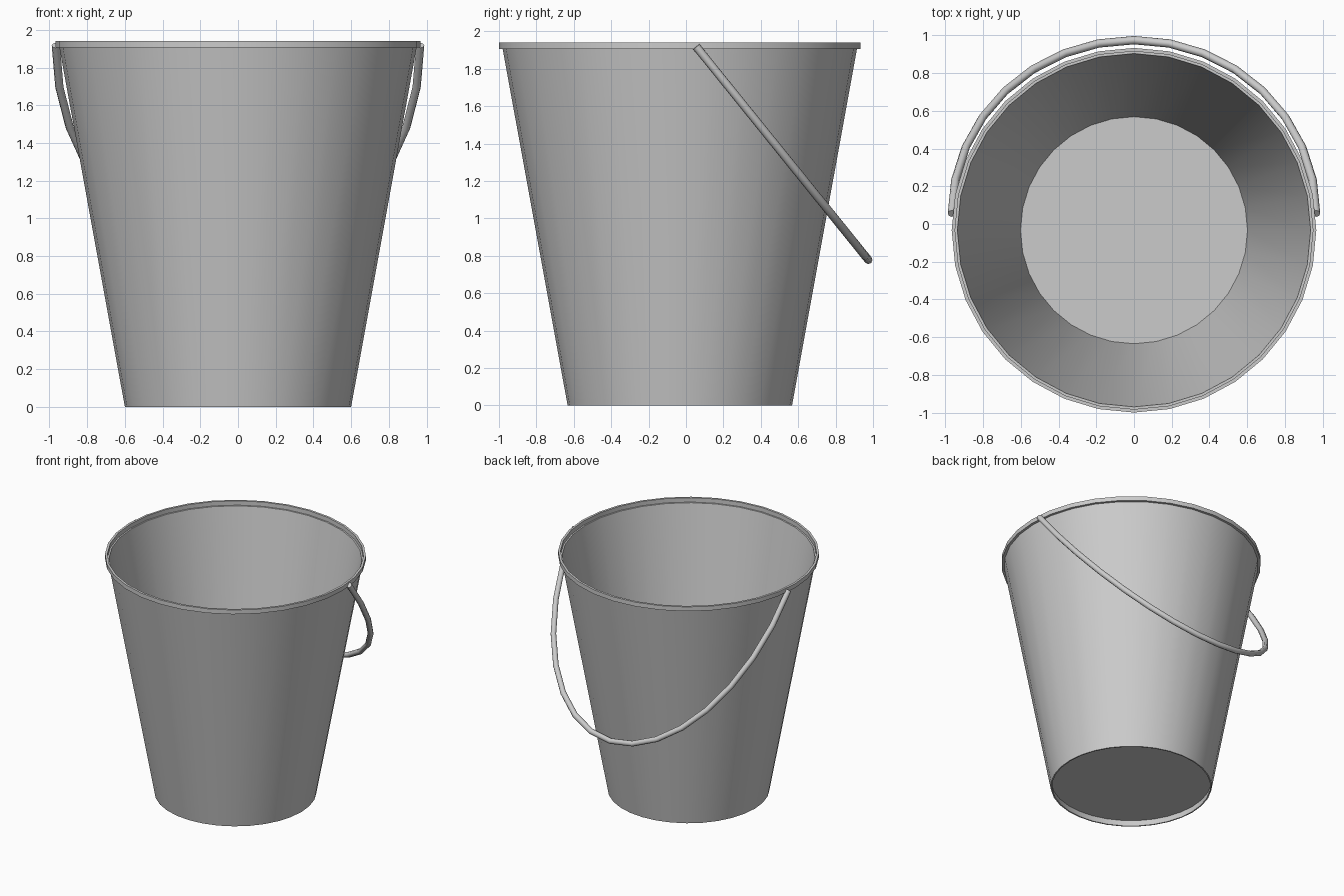
import bpy, bmesh
from math import sin, cos, pi, radians

if "Cube" in bpy.data.objects:
    bpy.data.objects.remove(bpy.data.objects["Cube"])

SIDES = 32
CY = -0.033


def smooth(obj, angle=30):
    bpy.ops.object.select_all(action='DESELECT')
    obj.select_set(True)
    bpy.context.view_layer.objects.active = obj
    bpy.ops.object.shade_smooth_by_angle(angle=radians(angle))


def lathe(name, profile, y):
    """Revolve (radius, z) points and cap both ends of the profile."""
    bm = bmesh.new()
    rings = [[bm.verts.new((r * cos(2 * pi * i / SIDES), y + r * sin(2 * pi * i / SIDES), z))
              for i in range(SIDES)] for r, z in profile]
    for a, b in zip(rings, rings[1:]):
        for i in range(SIDES):
            j = (i + 1) % SIDES
            bm.faces.new((a[i], a[j], b[j], b[i]))
    bm.faces.new(rings[0])
    bm.faces.new(rings[-1])
    bmesh.ops.recalc_face_normals(bm, faces=bm.faces)
    mesh = bpy.data.meshes.new(name)
    bm.to_mesh(mesh)
    bm.free()
    obj = bpy.data.objects.new(name, mesh)
    bpy.context.collection.objects.link(obj)
    smooth(obj)
    return obj


# bucket shell: recessed underside, tapered wall, square rim band, inside floor
lathe("bucket", [
    (0.598, 0.05), (0.590, 0.0), (0.600, 0.0),
    (0.947, 1.905), (0.967, 1.905), (0.967, 1.94),
    (0.949, 1.94), (0.949, 1.905), (0.937, 1.905),
    (0.602, 0.06)], CY)

# wire handle: half ellipse hanging down behind the bucket
SEGS = 16
curve = bpy.data.curves.new("handle", 'CURVE')
curve.dimensions = '3D'
curve.bevel_depth = 0.022
curve.bevel_resolution = 2
curve.use_fill_caps = True
spline = curve.splines.new('POLY')
spline.points.add(SEGS)
for i, p in enumerate(spline.points):
    a = pi * i / SEGS
    p.co = (0.966 * cos(a), 0.055 + 0.92 * sin(a), 1.918 - 1.14 * sin(a), 1)
handle = bpy.data.objects.new("handle", curve)
bpy.context.collection.objects.link(handle)
bpy.ops.object.select_all(action='DESELECT')
handle.select_set(True)
bpy.context.view_layer.objects.active = handle
bpy.ops.object.convert(target='MESH')
smooth(bpy.context.view_layer.objects.active, 50)
